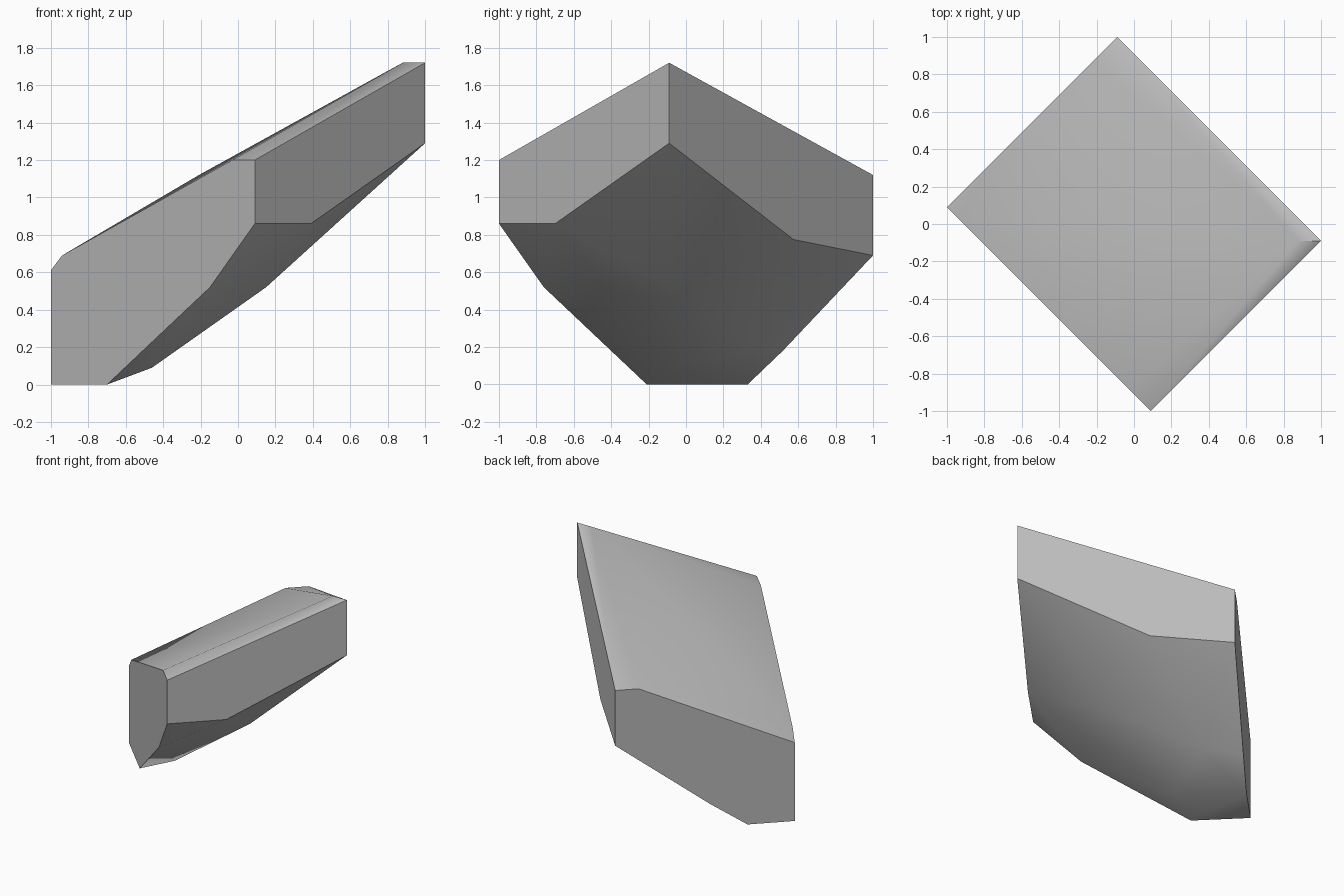
import bpy, bmesh, math
from mathutils import Vector

cube = bpy.data.objects.get("Cube")
if cube:
    bpy.data.objects.remove(cube)

# Stone colour
stone = bpy.data.materials.new("grey_stone")
stone.use_nodes = True
grey = (0.5, 0.5, 0.5, 1)
stone.diffuse_color = grey
stone.node_tree.nodes["Principled BSDF"].inputs["Base Color"].default_value = grey

# Square plan: four upright cut sides meet at these corners
west, south = Vector((-1, 0.09)), Vector((0.09, -1))
east, north = Vector((1, -0.09)), Vector((-0.09, 1))


def on_side(a, b, profile):
    """Points on one upright side: (fraction from a to b, height)."""
    return [(*a.lerp(b, t), z) for t, z in profile]


points = []
points += on_side(west, south, [(0, 0), (0, 0.61), (0.055, 0.69), (0.89, 1.2), (1, 1.2),
                                (1, 0.86), (0.78, 0.52), (0.275, 0)])
points += on_side(south, east, [(0.33, 0.86), (1, 1.29), (1, 1.72)])
points += on_side(east, north, [(0.61, 0.775), (1, 0.69), (1, 1.12)])
points += on_side(north, west, [(0.13, 1.12), (0.53, 0.18), (0.737, 0)])
# Top ridge end, then the rough underside
points += [(0.88, -0.09, 1.72),
           (-0.46, -0.12, 0.09), (-0.33, 0.38, 0.19), (0.15, -0.07, 0.52)]

# Wrap the points into one solid slab
bm = bmesh.new()
for p in points:
    bm.verts.new(p)
hull = bmesh.ops.convex_hull(bm, input=bm.verts)
bmesh.ops.delete(bm, geom=[v for v in bm.verts if not v.link_faces], context='VERTS')
bmesh.ops.dissolve_limit(bm, angle_limit=math.radians(0.6), verts=bm.verts, edges=bm.edges)
bmesh.ops.recalc_face_normals(bm, faces=bm.faces)
mesh = bpy.data.meshes.new("rock_slab")
bm.to_mesh(mesh)
bm.free()
mesh.materials.append(stone)

rock = bpy.data.objects.new("rock_slab", mesh)
bpy.context.collection.objects.link(rock)
bpy.context.view_layer.objects.active = rock
rock.select_set(True)
bpy.ops.object.shade_smooth_by_angle(angle=math.radians(40))
